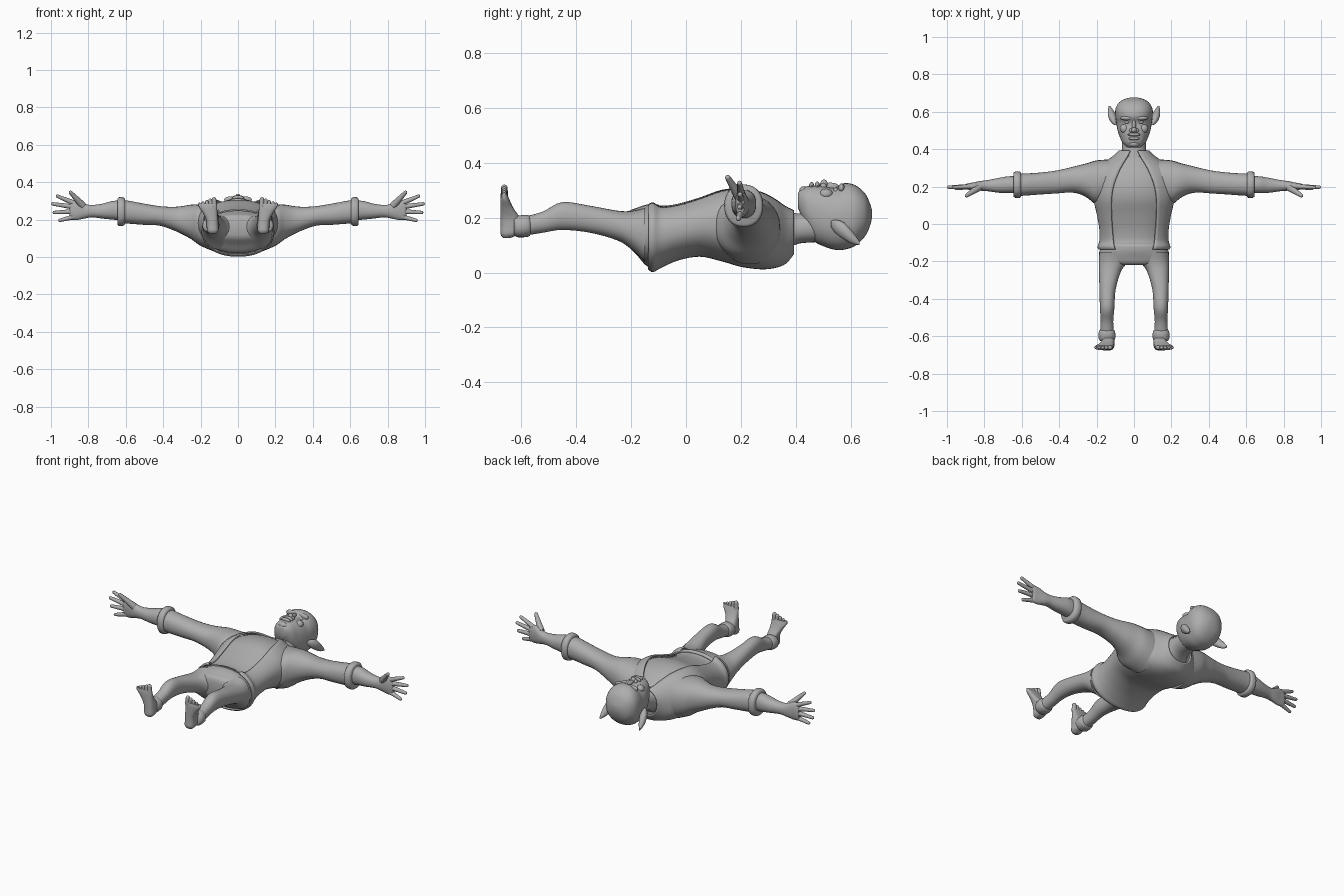
import bpy, bmesh, math
from mathutils import Vector, Matrix

grey = bpy.data.materials.new("plain grey")
grey.diffuse_color = (0.42, 0.42, 0.42, 1)


def finish(name, bm, mirror=False, closed=True):
    if closed:
        bmesh.ops.recalc_face_normals(bm, faces=bm.faces)
    me = bpy.data.meshes.new(name)
    bm.to_mesh(me)
    bm.free()
    me.materials.append(grey)
    me.shade_smooth()
    me.set_sharp_from_angle(angle=math.radians(50))
    ob = bpy.data.objects.new(name, me)
    bpy.context.collection.objects.link(ob)
    if mirror:
        ob.modifiers.new("mirror", 'MIRROR').use_mirror_merge = False
    return ob


def resample(rows, n):
    """Smooth curve through the rows, n steps per interval."""
    out = []
    for i in range(len(rows) - 1):
        p = [rows[max(i - 1, 0)], rows[i], rows[i + 1], rows[min(i + 2, len(rows) - 1)]]
        for s in range(n):
            t = s / n
            out.append([b + 0.5 * t * (c - a + t * (2*a - 5*b + 4*c - d + t * (3*(b - c) + d - a)))
                        for a, b, c, d in zip(*p)])
    return out + [list(rows[-1])]


def loft(name, axis, rows, mirror=False, power=2.2, steps=4, seg=28, opening=False):
    """Rows: position on axis, then low/high bounds of the section (and opening half-width)."""
    bm = bmesh.new()
    rings = []
    for r in resample(rows, steps):
        t, a0, a1, b0, b1 = r[:5]
        ca, cb, ra, rb = (a0 + a1) / 2, (b0 + b1) / 2, abs(a1 - a0) / 2, abs(b1 - b0) / 2
        start = math.asin(min(0.95, r[5] / ra) ** (power / 2)) if opening else 0
        ring = []
        for k in range(seg):
            f = k / (seg - 1) if opening else k / seg
            ang = start + f * 2 * (math.pi - start)
            s, c = math.sin(ang), math.cos(ang)
            a = ca + ra * math.copysign(abs(s) ** (2 / power), s)
            b = cb + rb * math.copysign(abs(c) ** (2 / power), c)
            co = {'x': (t, a, b), 'y': (a, t, b), 'z': (a, b, t)}[axis]
            ring.append(bm.verts.new(co))
        rings.append(ring)
    for p, q in zip(rings, rings[1:]):
        for k in range(seg - 1 if opening else seg):
            j = (k + 1) % seg
            bm.faces.new((p[k], p[j], q[j], q[k]))
    if not opening:
        bm.faces.new(rings[0])
        bm.faces.new(rings[-1])
    return finish(name, bm, mirror, not opening)


def capsule(name, p, q, r0, r1):
    """Tapered finger or toe with a round tip, mirrored."""
    p, q = Vector(p), Vector(q)
    d = q - p
    rot = d.to_track_quat('Z', 'Y').to_matrix().to_4x4()
    bm = bmesh.new()
    bmesh.ops.create_cone(bm, cap_ends=True, segments=12, radius1=r0, radius2=r1, depth=d.length,
                          matrix=Matrix.Translation((p + q) / 2) @ rot)
    bmesh.ops.create_uvsphere(bm, u_segments=12, v_segments=8, radius=r1,
                              matrix=Matrix.Translation(q) @ rot)
    return finish(name, bm, True)


def blob(name, loc, size, mirror=False):
    bm = bmesh.new()
    bmesh.ops.create_uvsphere(bm, u_segments=20, v_segments=12, radius=1,
                              matrix=Matrix.Translation(loc) @ Matrix.Diagonal((*size, 1)))
    return finish(name, bm, mirror)


# Open jacket body: y, half width, back, front, opening half-width
coat = [(-.135, .186, .015, .26, .10), (-.12, .19, .006, .268, .105), (-.09, .181, .022, .255, .11),
        (-.03, .181, .048, .262, .115), (.05, .194, .062, .285, .12), (.13, .212, .045, .313, .12),
        (.20, .216, .025, .317, .11), (.27, .205, .016, .30, .085), (.32, .165, .02, .272, .06),
        (.36, .11, .035, .242, .035), (.39, .078, .07, .225, .02)]
jacket = loft("jacket", 'y', [(y, -w, w, b, f, o) for y, w, b, f, o in coat], seg=48, opening=True)
shell = jacket.modifiers.new("cloth thickness", 'SOLIDIFY')
shell.thickness, shell.offset = 0.009, 0

# Shirt under the jacket
loft("shirt", 'y', [(y, -w + .013, w - .013, b + .012, f - .012) for y, w, b, f, o in coat[1:-1]], seg=40)

# Sleeves and cuffs
loft("sleeve", 'x', [(.13, .12, .345, .03, .275), (.20, .105, .34, .06, .28), (.25, .14, .325, .095, .28),
                     (.30, .163, .313, .122, .272), (.35, .168, .30, .145, .268),
                     (.42, .163, .285, .168, .272), (.50, .158, .275, .172, .285),
                     (.58, .152, .27, .178, .30), (.62, .15, .27, .18, .305)], True)
loft("sleeve_cuff", 'x', [(.603, .15, .27, .178, .305), (.61, .14, .28, .168, .318),
                          (.635, .14, .28, .165, .32), (.645, .148, .272, .175, .31)], True, steps=2)

# Forearm and palm
loft("forearm_and_palm", 'x', [(.62, .165, .255, .195, .30), (.67, .165, .255, .20, .30),
                               (.72, .167, .247, .205, .286), (.78, .175, .235, .212, .278),
                               (.82, .178, .23, .206, .285), (.86, .18, .222, .198, .303),
                               (.89, .184, .217, .20, .30), (.90, .19, .212, .21, .29)], True)

# Fingers: base and tip
for nm, p, q in [("index_finger", (.88, .20, .29), (.965, .195, .325)),
                 ("middle_finger", (.88, .20, .268), (.99, .197, .284)),
                 ("ring_finger", (.88, .20, .243), (.982, .195, .238)),
                 ("little_finger", (.87, .20, .217), (.952, .19, .196))]:
    capsule(nm, p, q, .014, .009)
capsule("thumb", (.83, .195, .275), (.895, .152, .345), .02, .010)

# Trousers
loft("trouser_seat", 'y', [(-.10, -.172, .172, .03, .248), (-.14, -.183, .183, .022, .248),
                           (-.18, -.185, .185, .065, .235), (-.21, -.15, .15, .095, .222),
                           (-.22, -.10, .10, .115, .20)])
loft("trouser_leg", 'y', [(-.15, .015, .186, .04, .235), (-.20, .03, .188, .085, .224),
                          (-.25, .068, .187, .117, .225), (-.35, .098, .185, .145, .243),
                          (-.45, .105, .182, .155, .256), (-.52, .111, .178, .145, .222),
                          (-.58, .108, .182, .135, .205)], True)
loft("trouser_cuff", 'y', [(-.565, .11, .18, .138, .20), (-.575, .101, .188, .13, .21),
                           (-.61, .10, .19, .128, .207), (-.625, .108, .18, .135, .20)], True, steps=2)

# Feet stand upright with soles facing -y
loft("foot", 'z', [(.125, .118, .152, -.665, -.64), (.14, .105, .165, -.675, -.61),
                   (.17, .104, .168, -.675, -.595), (.20, .106, .172, -.675, -.605),
                   (.235, .11, .188, -.675, -.628), (.265, .112, .208, -.675, -.642),
                   (.285, .114, .212, -.672, -.65)], True, power=2.6)
for i in range(5):
    x = .126 + i * .0195
    r = .014 - i * .0015
    capsule("toe", (x, -.661, .27), (x + .002, -.661, .308 - i * .006), r, r * .85)

# Neck and head
loft("neck", 'y', [(.33, -.10, .10, .05, .23), (.37, -.072, .072, .085, .222),
                   (.41, -.064, .064, .105, .215), (.47, -.064, .064, .11, .225)])
loft("head", 'y', [(.408, -.03, .03, .235, .288), (.415, -.042, .042, .215, .30),
                   (.435, -.062, .062, .165, .312), (.465, -.076, .076, .115, .316),
                   (.50, -.088, .088, .096, .314), (.54, -.095, .095, .083, .308),
                   (.575, -.099, .099, .083, .325), (.615, -.099, .099, .097, .318),
                   (.65, -.08, .08, .13, .29), (.668, -.05, .05, .165, .255),
                   (.676, -.02, .02, .195, .23)], power=2.3, seg=36)

# Face
blob("nose_bridge", (0, .525, .312), (.011, .032, .015))
blob("nose_tip", (0, .502, .318), (.015, .015, .02))
blob("nostril_wing", (.015, .50, .312), (.011, .012, .013), True)
blob("brow", (.038, .566, .306), (.036, .012, .018), True)
blob("eye", (.036, .545, .297), (.016, .010, .012), True)
blob("cheek", (.05, .51, .285), (.025, .025, .02), True)
blob("upper_lip", (0, .478, .316), (.034, .009, .015))
blob("lower_lip", (0, .457, .316), (.03, .009, .013))
blob("chin", (0, .428, .298), (.028, .016, .016))

# Pointed ears
loft("ear", 'y', [(.528, .088, .104, .165, .188), (.545, .09, .124, .142, .192),
                  (.575, .093, .138, .12, .182), (.605, .108, .14, .104, .15),
                  (.632, .128, .135, .10, .112)], True, power=2)
